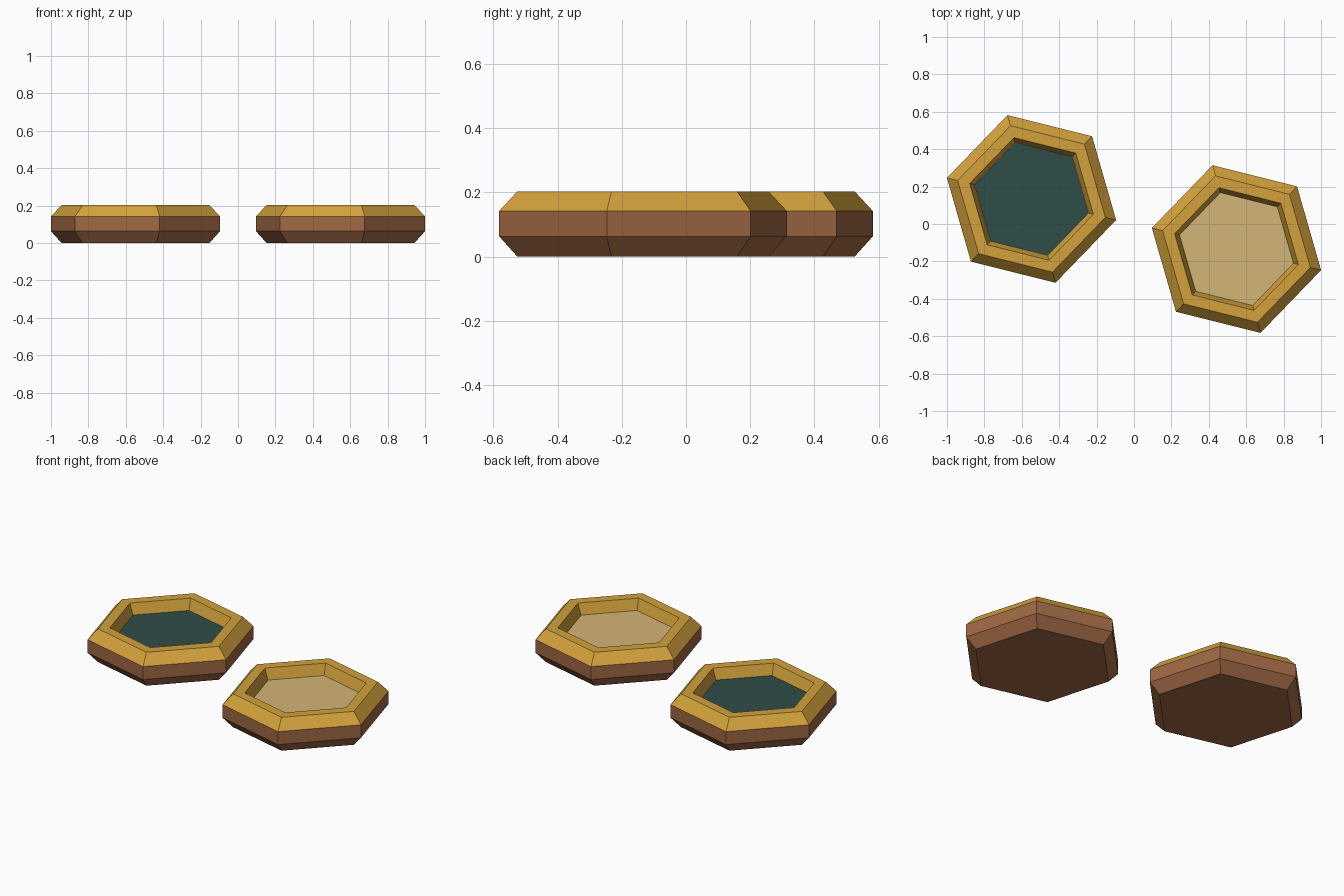
import bpy, bmesh, math

cube = bpy.data.objects.get("Cube")
if cube:
    bpy.data.objects.remove(cube, do_unlink=True)


def material(name, srgb):
    rgb = [((c / 255 + 0.055) / 1.055) ** 2.4 for c in srgb]
    mat = bpy.data.materials.new(name)
    mat.use_nodes = True
    mat.diffuse_color = (*rgb, 1)
    mat.node_tree.nodes["Principled BSDF"].inputs["Base Color"].default_value = (*rgb, 1)
    return mat


brown = material("brown wood", (160, 104, 68))
gold = material("gold rim", (212, 162, 60))
teal = material("dark teal", (47, 77, 73))
cream = material("cream", (212, 181, 120))

TURN = math.radians(-14)


def hex_stack(name, centre, profile, mats, gold_from=None):
    """Capped stack of hexagon rings; profile holds (radius, z) pairs."""
    bm = bmesh.new()
    rings = []
    for radius, z in profile:
        angles = [TURN + i * math.tau / 6 for i in range(6)]
        rings.append([bm.verts.new((radius * math.cos(a), radius * math.sin(a), z)) for a in angles])
    bm.faces.new(rings[0][::-1])
    for level, (low, high) in enumerate(zip(rings, rings[1:])):
        for i in range(6):
            j = (i + 1) % 6
            face = bm.faces.new((low[i], low[j], high[j], high[i]))
            face.material_index = int(gold_from is not None and level >= gold_from)
    cap = bm.faces.new(rings[-1])
    cap.material_index = int(gold_from is not None)
    mesh = bpy.data.meshes.new(name)
    bm.to_mesh(mesh)
    bm.free()
    for mat in mats:
        mesh.materials.append(mat)
    obj = bpy.data.objects.new(name, mesh)
    obj.location = (*centre, 0)
    bpy.context.collection.objects.link(obj)


# Base bevel, side band, rim bevel, flat rim, sloped inner wall
tray = [(0.407, 0), (0.466, 0.063), (0.466, 0.142), (0.407, 0.203),
        (0.341, 0.203), (0.314, 0.136)]
# Thin coloured floor plate
plate = [(0.313, 0.135), (0.313, 0.14)]

for side, sign, colour in (("right", -1, teal), ("left", 1, cream)):
    centre = (sign * 0.548, -sign * 0.134)
    hex_stack(side + "_tray", centre, tray, (brown, gold), gold_from=2)
    hex_stack(side + "_tray_floor", centre, plate, (colour,))
